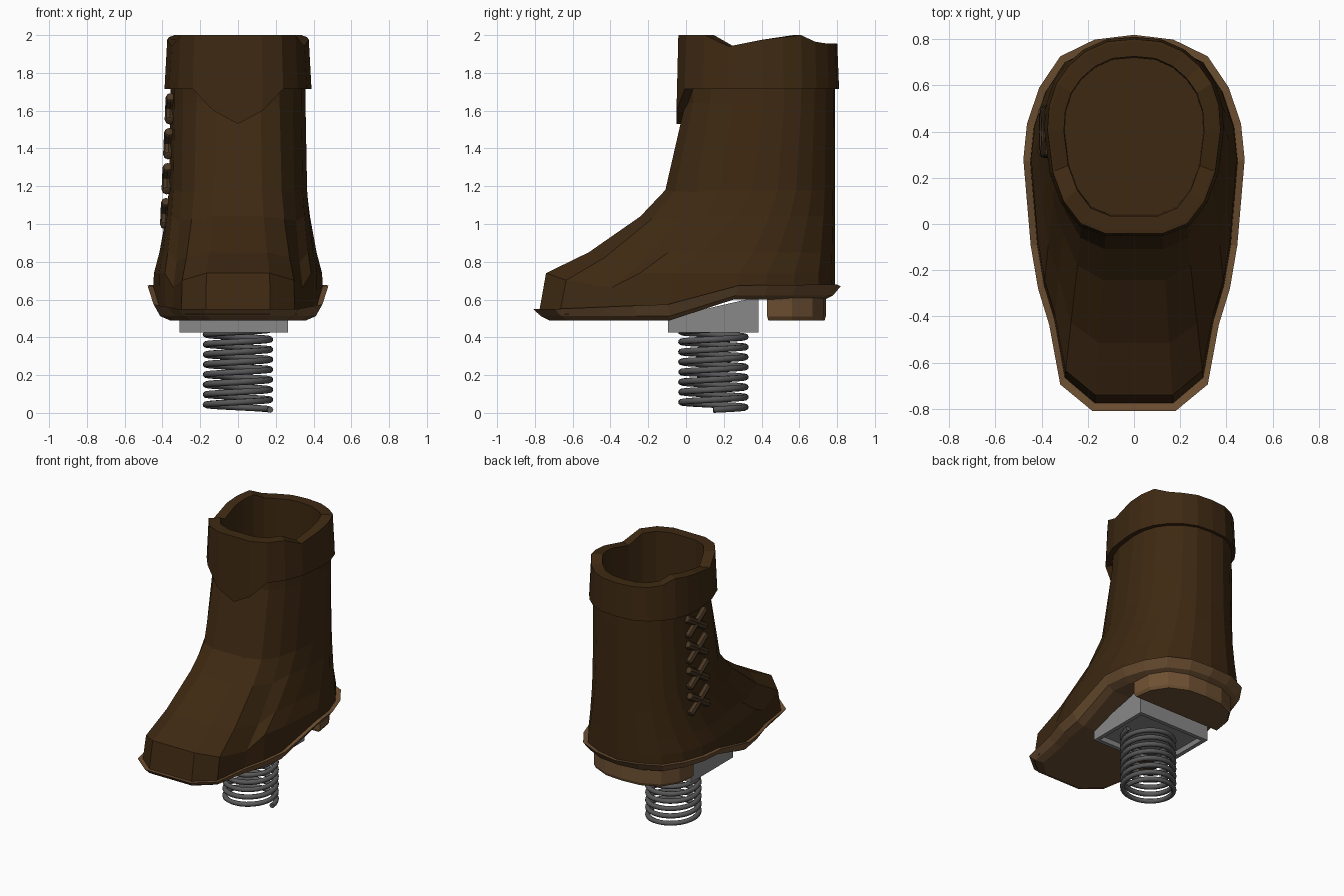
import bpy, bmesh, math
from mathutils import Matrix, Vector

if "Cube" in bpy.data.objects:
    bpy.data.objects.remove(bpy.data.objects["Cube"])


def material(name, rgb):
    m = bpy.data.materials.new(name)
    m.diffuse_color = (*rgb, 1)
    m.use_nodes = True
    m.node_tree.nodes["Principled BSDF"].inputs["Base Color"].default_value = m.diffuse_color
    return m


LEATHER = material("dark brown leather", (0.048, 0.022, 0.006))
SOLE = material("tan sole", (0.155, 0.080, 0.032))
LACE = material("lace brown", (0.070, 0.040, 0.018))
GREY = material("grey metal", (0.25, 0.25, 0.25))
STEEL = material("dark steel", (0.10, 0.10, 0.10))

# half outlines, front centre to back centre: foot print and shaft
FOOT = [(0, -.78), (.17, -.78), (.30, -.67), (.345, -.42), (.39, -.27), (.42, -.09),
        (.45, .27), (.435, .42), (.385, .57), (.30, .70), (.16, .77), (0, .79)]
SHAFT = [(0, 0), (.12, 0), (.22, .04), (.29, .13), (.335, .25), (.357, .42),
         (.35, .52), (.32, .61), (.27, .68), (.20, .74), (.11, .78), (0, .79)]


def interp(keys, v):
    if v <= keys[0][0]:
        return keys[0][1]
    for (a, p), (b, q) in zip(keys, keys[1:]):
        if v <= b:
            return p + (q - p) * (v - a) / (b - a)
    return keys[-1][1]


def finish(name, bm, mat):
    bmesh.ops.recalc_face_normals(bm, faces=bm.faces)
    me = bpy.data.meshes.new(name)
    bm.to_mesh(me)
    bm.free()
    me.materials.append(mat)
    ob = bpy.data.objects.new(name, me)
    bpy.context.collection.objects.link(ob)
    return ob


def loft(name, halves, mat, cap_end=True):
    """Skin mirrored half rings; caps are strips running across x."""
    bm = bmesh.new()
    rings = []
    for h in halves:
        full = h + [(-x, y, z) for x, y, z in h[-2:0:-1]]
        rings.append([bm.verts.new(p) for p in full])
    n = len(rings[0])
    for a, b in zip(rings, rings[1:]):
        for i in range(n):
            j = (i + 1) % n
            bm.faces.new((a[i], a[j], b[j], b[i]))
    for r in [rings[0]] + ([rings[-1]] if cap_end else []):
        for i in range(n // 2):
            quad = [r[i], r[i + 1], r[n - i - 1], r[(n - i) % n]]
            bm.faces.new(list(dict.fromkeys(quad)))
    return finish(name, bm, mat)


# sole: flared plate that steps up towards the back
BOTTOM = [(-.70, .49), (-.09, .49), (.27, .60), (.8, .60)]
RIM = [(-.78, .55), (-.67, .55), (-.09, .575), (.27, .675), (.77, .68), (.79, .67)]


def sole_ring(sx, sy, zf):
    return [(x * sx, y * sy, zf(y)) for x, y in FOOT]


loft("sole", [sole_ring(.86, .93, lambda y: interp(BOTTOM, y)),
              sole_ring(.98, .985, lambda y: interp(BOTTOM, y) + .022),
              sole_ring(1.065, 1.037, lambda y: interp(RIM, y)),
              sole_ring(1.0, 1.0, lambda y: interp(RIM, y) - .004)], SOLE)

# boot body: foot print blending into the shaft
body = [[(x, y, interp(RIM, y) - .03) for x, y in FOOT]]
for z, t in [(.74, .05), (.85, .34), (1.04, .69), (1.18, .86), (1.64, .995), (1.76, 1)]:
    ring = []
    for i, ((fx, fy), (sx, sy)) in enumerate(zip(FOOT, SHAFT)):
        drop = {2: .04, 3: .08}.get(i, 0) * (1 - t)
        ring.append((fx + (sx - fx) * t, fy + (sy - fy) * t, z - drop))
    body.append(ring)
loft("boot_body", body, LEATHER, cap_end=False)

# cuff: wavy top, pointed front flap, hollow inside
WAVE = [(0, 2), (.13, 2), (.25, 1.94), (.42, 1.975), (.61, 2), (.70, 1.955), (.79, 1.955)]


def cuff_ring(sx, sy, zf):
    return [(x * sx, .38 + (y - .395) * sy, zf(i, y)) for i, (x, y) in enumerate(SHAFT)]


def flap(i, y):
    return {0: 1.53, 1: 1.60}.get(i, 1.715)


def wave(i, y):
    return interp(WAVE, y)


loft("cuff", [cuff_ring(.9, .9, lambda i, y: 1.15),
              cuff_ring(.96, .94, flap),
              cuff_ring(1.09, 1.09, flap),
              cuff_ring(1.05, 1.065, wave),
              cuff_ring(1.02, 1.03, lambda i, y: wave(i, y) + .001),
              cuff_ring(.85, .875, wave),
              cuff_ring(.84, .86, lambda i, y: 1.2)], LEATHER)

# heel: rounded back block
half = [(.36, .43), (.34, .56), (.27, .67), (.14, .73)]
outline = half + [(0, .74)] + [(-x, y) for x, y in half[::-1]]
bm = bmesh.new()
levels = []
for z, s in [(.49, .96), (.51, 1), (.62, 1)]:
    levels.append([bm.verts.new((x * s, .58 + (y - .58) * s, z)) for x, y in outline])
for a, b in zip(levels, levels[1:]):
    for i in range(len(a)):
        j = (i + 1) % len(a)
        bm.faces.new((a[i], a[j], b[j], b[i]))
bm.faces.new(levels[0])
bm.faces.new(levels[-1])
finish("heel", bm, SOLE)

# spring mount: wedge under the arch with a recessed underside
bm = bmesh.new()
bmesh.ops.create_cube(bm, size=1)
for v in bm.verts:
    top, back = v.co.z > 0, v.co.y > 0
    v.co = Vector((-.31 if v.co.x < 0 else .265, .385 if back else -.095,
                   (.615 if back else .505) if top else .425))
bm.normal_update()
under = min(bm.faces, key=lambda f: f.calc_center_median().z)
for thick, depth in [(.04, 0), (.012, -.03)]:
    bmesh.ops.inset_region(bm, faces=[under], thickness=thick, depth=depth)
finish("spring_mount", bm, GREY)

# coil spring
curve = bpy.data.curves.new("spring", 'CURVE')
curve.dimensions = '3D'
curve.bevel_depth = .017
curve.bevel_resolution = 2
curve.use_fill_caps = True
turns, per = 8, 28
spline = curve.splines.new('POLY')
spline.points.add(turns * per)
for i, p in enumerate(spline.points):
    a = 2 * math.pi * i / per
    p.co = (.17 * math.cos(a), .145 + .17 * math.sin(a), .017 + .425 * i / (turns * per), 1)
curve.materials.append(STEEL)
bpy.context.collection.objects.link(bpy.data.objects.new("spring", curve))

# crossed laces on the left side
bm = bmesh.new()
for z in (1.61, 1.425, 1.24, 1.055):
    x = -(.384 - (z - 1.04) * .044)
    for side in (-1, 1):
        strap = bmesh.ops.create_cone(bm, cap_ends=True, segments=8, radius1=.027,
                                      radius2=.027, depth=.25)["verts"]
        tilt = Matrix.Rotation(side * math.radians(58), 4, 'X')
        lean = Matrix.Rotation(math.radians(2.5), 4, 'Y')
        bmesh.ops.transform(bm, verts=strap,
                            matrix=Matrix.Translation((x, .40, z)) @ lean @ tilt)
caps = [e for f in bm.faces if len(f.verts) == 8 for e in f.edges]
bmesh.ops.bevel(bm, geom=caps, offset=.014, segments=2, affect='EDGES', profile=.5)
finish("laces", bm, LACE)
